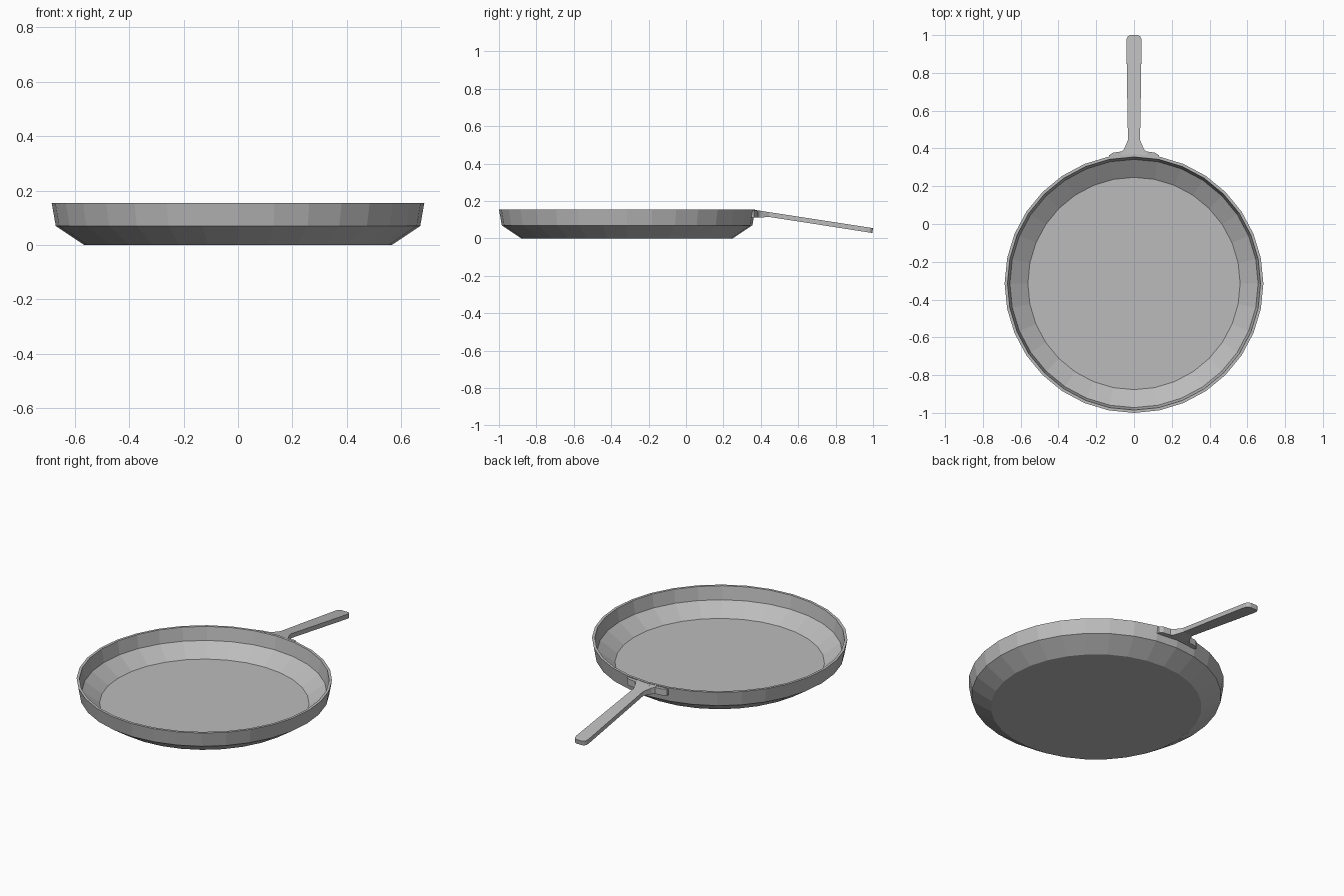
import bpy, bmesh, math

if "Cube" in bpy.data.objects:
    bpy.data.objects.remove(bpy.data.objects["Cube"])

SIDES = 32
CENTRE_Y = -0.315

metal = bpy.data.materials.new("grey metal")
metal.diffuse_color = (0.5, 0.5, 0.5, 1)
metal.use_nodes = True
metal.node_tree.nodes["Principled BSDF"].inputs["Base Color"].default_value = metal.diffuse_color


def add_object(name, bm):
    bmesh.ops.recalc_face_normals(bm, faces=bm.faces)
    mesh = bpy.data.meshes.new(name)
    bm.to_mesh(mesh)
    bm.free()
    mesh.materials.append(metal)
    obj = bpy.data.objects.new(name, mesh)
    bpy.context.collection.objects.link(obj)
    return obj


def loft(bm, rings):
    """Bridge closed loops of points and cap both ends."""
    loops = [[bm.verts.new(p) for p in ring] for ring in rings]
    n = len(loops[0])
    for a, b in zip(loops, loops[1:]):
        for i in range(n):
            j = (i + 1) % n
            bm.faces.new((a[i], a[j], b[j], b[i]))
    bm.faces.new(loops[0][::-1])
    bm.faces.new(loops[-1])


def circle(r, z):
    return [(r * math.cos(math.tau * i / SIDES),
             CENTRE_Y + r * math.sin(math.tau * i / SIDES), z)
            for i in range(SIDES)]


# pan body: outside wall, rim, inside wall and cooking floor
profile = [(0.565, 0), (0.67, 0.07), (0.685, 0.155),
           (0.67, 0.155), (0.657, 0.078), (0.562, 0.012)]
bm = bmesh.new()
loft(bm, [circle(r, z) for r, z in profile])
add_object("pan_body", bm)

# bracket hugging the rim
half = [(0.132, 0.342), (0.132, 0.364), (0.11, 0.378), (0.065, 0.384)]
outline = half + [(-x, y) for x, y in half[::-1]] + [(0, 0.356)]
bm = bmesh.new()
loft(bm, [[(x, y, z) for x, y in outline] for z in (0.112, 0.15)])
add_object("handle_bracket", bm)

# handle: sloping bar that flares into the bracket, rounded at the tip
stations = [(0.356, 0.065), (0.384, 0.065), (0.398, 0.052), (0.445, 0.032),
            (0.68, 0.036), (0.965, 0.04), (0.985, 0.038),
            (0.995, 0.031), (1.0, 0.02)]
bm = bmesh.new()
rings = []
for y, w in stations:
    top = 0.152 - 0.154 * (y - 0.37)
    bottom = 0.112 if y < 0.44 else top - 0.026
    low_y = y - 0.004 if y > 0.9 else y
    rings.append([(-w, low_y, bottom), (w, low_y, bottom),
                  (w, y, top), (-w, y, top)])
loft(bm, rings)
add_object("handle", bm)
